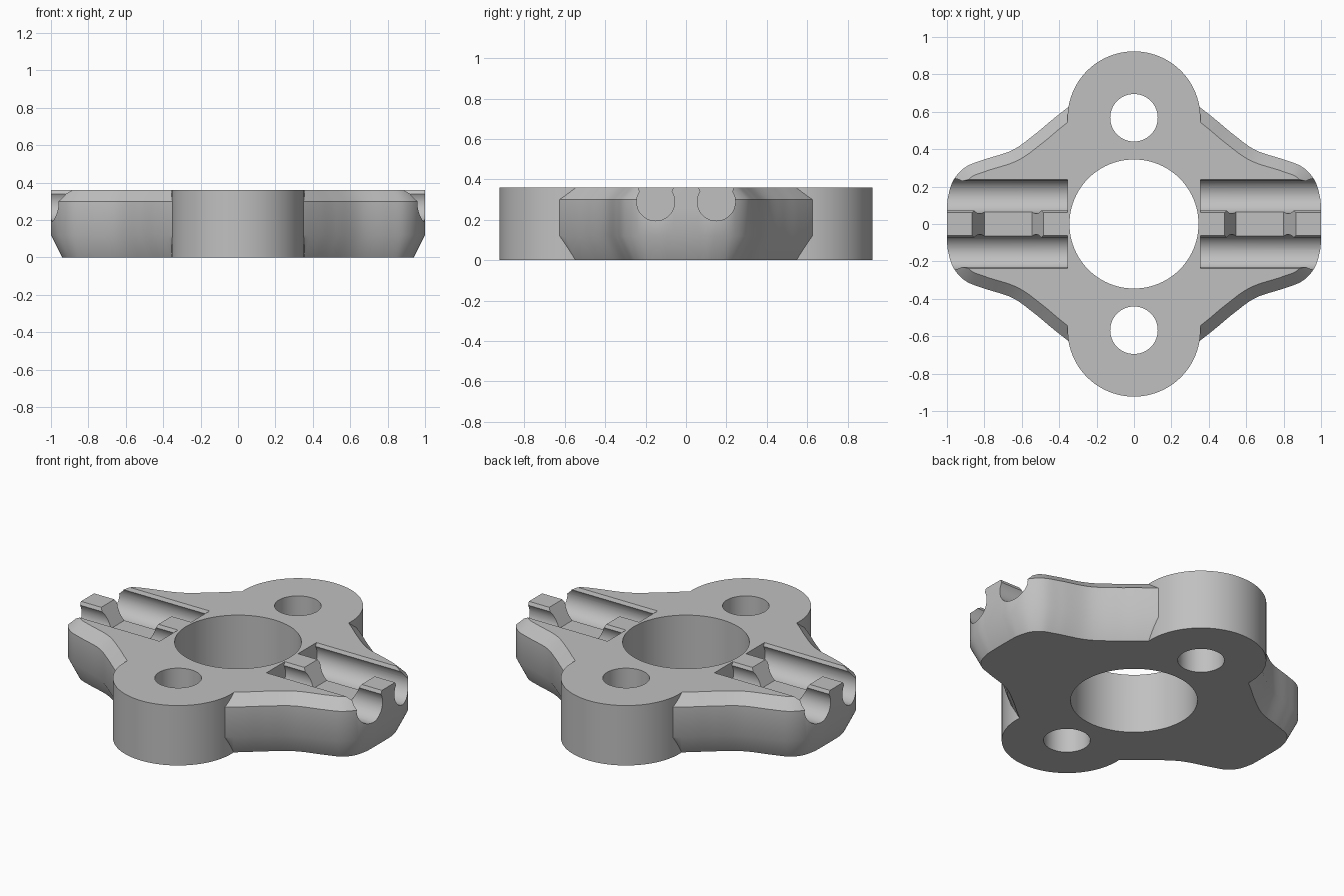
import bpy, bmesh, math
from mathutils import Vector

if "Cube" in bpy.data.objects:
    bpy.data.objects.remove(bpy.data.objects["Cube"])

H = 0.36
grey = bpy.data.materials.new("light grey metal")
grey.diffuse_color = (0.53, 0.53, 0.53, 1)
grey.use_nodes = True
grey.node_tree.nodes["Principled BSDF"].inputs["Base Color"].default_value = grey.diffuse_color


def loft(name, rings):
    """Closed solid through rings that all have the same number of points."""
    bm = bmesh.new()
    vs = [[bm.verts.new(p) for p in r] for r in rings]
    n = len(vs[0])
    for a, b in zip(vs, vs[1:]):
        for i in range(n):
            j = (i + 1) % n
            bm.faces.new((a[i], a[j], b[j], b[i]))
    bm.faces.new(vs[0][::-1])
    bm.faces.new(vs[-1])
    bmesh.ops.recalc_face_normals(bm, faces=bm.faces)
    me = bpy.data.meshes.new(name)
    bm.to_mesh(me)
    bm.free()
    me.materials.append(grey)
    ob = bpy.data.objects.new(name, me)
    bpy.context.collection.objects.link(ob)
    return ob


def cylinder(name, y, r, z0, z1, n=96):
    pts = [(r * math.cos(math.tau * i / n), y + r * math.sin(math.tau * i / n)) for i in range(n)]
    return loft(name, [[(px, py, z) for px, py in pts] for z in (z0, z1)])


def combine(target, tool, op):
    """Apply a boolean and remove the helper."""
    m = target.modifiers.new("bool", 'BOOLEAN')
    m.operation, m.object, m.solver = op, tool, 'EXACT'
    dg = bpy.context.evaluated_depsgraph_get()
    me = bpy.data.meshes.new_from_object(target.evaluated_get(dg))
    target.modifiers.clear()
    target.data = me
    bpy.data.objects.remove(tool)


def spline(ctrl, steps=8):
    """Catmull-Rom curve through the control points."""
    p = [Vector(c) for c in ctrl]
    p = [2 * p[0] - p[1]] + p + [2 * p[-1] - p[-2]]
    out = []
    for a, b, c, d in zip(p, p[1:], p[2:], p[3:]):
        for k in range(steps):
            t = k / steps
            out.append(0.5 * (2 * b + (c - a) * t + (2 * a - 5 * b + 4 * c - d) * t * t
                              + (3 * b - a - 3 * c + d) * t ** 3))
    return out + [p[-2]]


# wing outline, one quadrant, with chamfer offsets
quad = spline([(0.28, 0.675), (0.355, 0.622), (0.44, 0.555), (0.53, 0.48), (0.65, 0.395),
               (0.8, 0.345), (0.9, 0.305), (0.965, 0.235), (0.995, 0.14), (1.0, 0.06)])
quad[-1].x = 1.0


def inset(depth, top):
    res = []
    for i, p in enumerate(quad):
        t = (quad[min(i + 1, len(quad) - 1)] - quad[max(i - 1, 0)]).normalized()
        k = depth
        if top:  # the upper chamfer fades out inside the grooves
            k *= min(1, max(0, (p.y - 0.15) / 0.08))
        res.append(p + Vector((t.y, -t.x)) * k)
    return res


def full_ring(q, z):
    q = [(p.x, p.y) for p in q]
    r = q + [(x, -y) for x, y in q[::-1]]
    r += [(-x, -y) for x, y in q] + [(-x, y) for x, y in q[::-1]]
    return [(x, y, z) for x, y in r]


body = loft("mounting_flange", [full_ring(inset(0.06, False), 0), full_ring(quad, 0.12),
                                full_ring(quad, 0.30), full_ring(inset(0.062, True), H)])

# round bolt lobes, then bore and bolt holes
for s in (-1, 1):
    combine(body, cylinder("lobe", s * 0.568, 0.355, 0, H), 'UNION')
combine(body, cylinder("bore", 0, 0.345, -0.1, 0.5), 'DIFFERENCE')
for s in (-1, 1):
    combine(body, cylinder("bolt_hole", s * 0.568, 0.127, -0.1, 0.5, 64), 'DIFFERENCE')

# keyhole grooves and the notch in the ridge between them, on each wing
R, CZ = 0.094, 0.289
a0 = math.asin((0.34 - CZ) / R)
arc = [math.pi - a0 + (math.pi + 2 * a0) * i / 40 for i in range(41)]
key = [(R * math.cos(a), CZ + R * math.sin(a)) for a in arc]
key += [(0.0875, H), (0.096, 0.38), (-0.096, 0.38), (-0.0875, H)]
notch = [(0.545, 0.25), (0.80, 0.25), (0.865, H), (0.877, 0.38), (0.473, 0.38), (0.485, H)]
for sx in (-1, 1):
    for sy in (-1, 1):
        g = loft("groove", [[(sx * x, sy * 0.15 + y, z) for y, z in key] for x in (0.355, 1.1)])
        combine(body, g, 'DIFFERENCE')
    n = loft("notch", [[(sx * x, y, z) for x, z in notch] for y in (-0.1, 0.1)])
    combine(body, n, 'DIFFERENCE')

# smooth curved walls, sharp edges kept
bpy.ops.object.select_all(action='DESELECT')
body.select_set(True)
bpy.context.view_layer.objects.active = body
bpy.ops.object.shade_smooth_by_angle(angle=math.radians(30))
